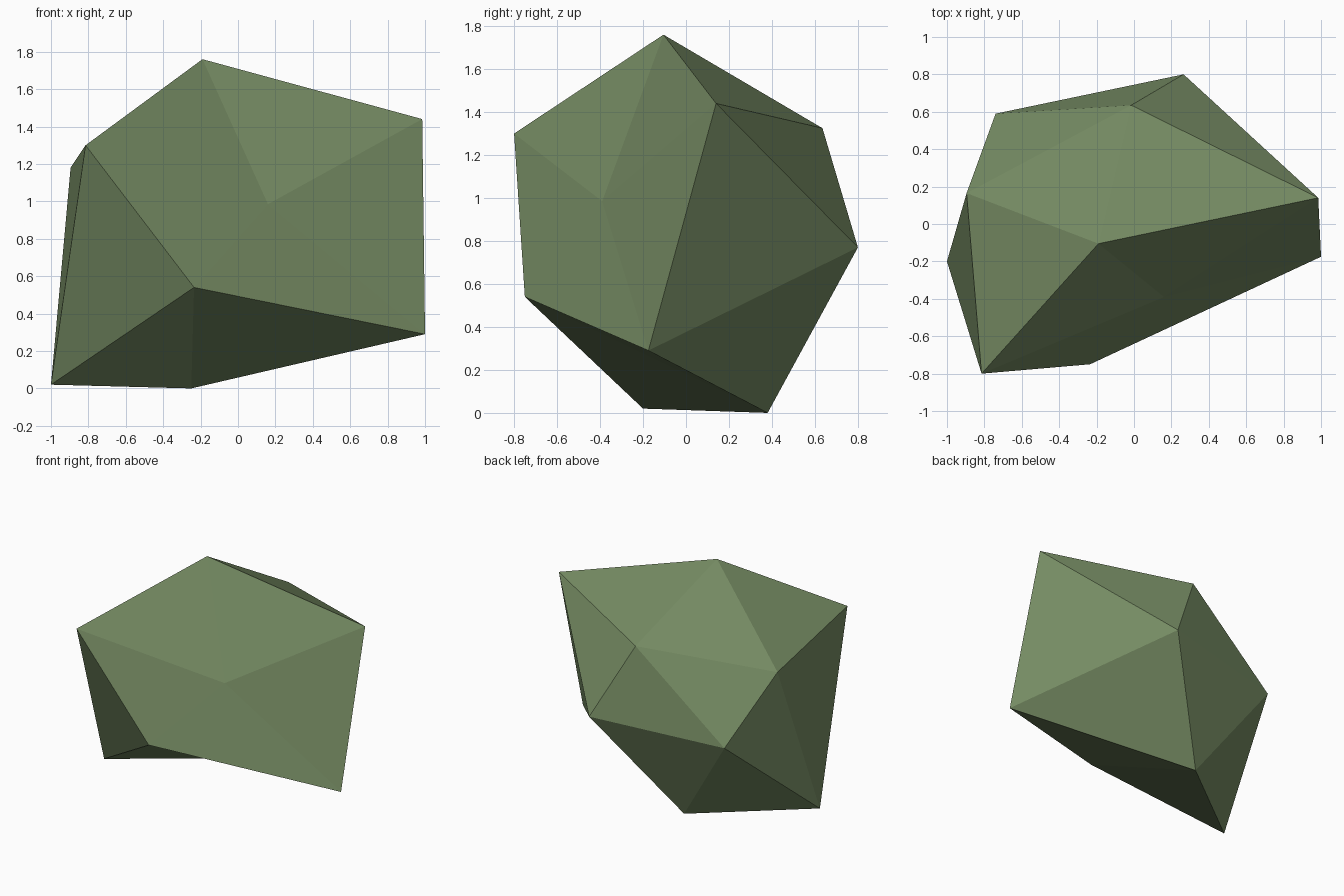
import bpy
import bmesh

default_cube = bpy.data.objects.get("Cube")
if default_cube:
    bpy.data.objects.remove(default_cube, do_unlink=True)


def flat_material(name, colour):
    material = bpy.data.materials.new(name)
    material.use_nodes = True
    material.diffuse_color = colour
    material.node_tree.nodes["Principled BSDF"].inputs["Base Color"].default_value = colour
    return material


def build_rock(name, peak, upper_ring, lower_ring, base, material):
    """Join a peak, two staggered rings and a base point into a faceted boulder."""
    bm = bmesh.new()
    top = bm.verts.new(peak)
    bottom = bm.verts.new(base)
    upper = [bm.verts.new(point) for point in upper_ring]
    lower = [bm.verts.new(point) for point in lower_ring]

    # Crown, zigzag waist and underside, one wedge at a time
    count = len(upper)
    for i in range(count):
        following = (i + 1) % count
        bm.faces.new((top, upper[i], upper[following]))
        bm.faces.new((upper[i], lower[i], upper[following]))
        bm.faces.new((upper[following], lower[i], lower[following]))
        bm.faces.new((bottom, lower[following], lower[i]))

    bmesh.ops.recalc_face_normals(bm, faces=bm.faces)
    for face in bm.faces:
        face.smooth = False

    mesh = bpy.data.meshes.new(name)
    bm.to_mesh(mesh)
    bm.free()
    mesh.materials.append(material)
    rock = bpy.data.objects.new(name, mesh)
    bpy.context.scene.collection.objects.link(rock)
    return rock


moss_green = flat_material("moss_green", (0.18, 0.26, 0.125, 1))

# Rings run anticlockwise from the front; each lower point sits between two upper ones
build_rock(
    name="rock",
    peak=(-0.19, -0.105, 1.76),
    upper_ring=[
        (0.16, -0.39, 0.985),
        (0.985, 0.14, 1.44),
        (-0.015, 0.635, 1.325),
        (-0.895, 0.165, 1.18),
        (-0.815, -0.8, 1.3),
    ],
    lower_ring=[
        (1, -0.175, 0.29),
        (0.265, 0.8, 0.77),
        (-0.74, 0.59, 0.715),
        (-1, -0.2, 0.02),
        (-0.235, -0.75, 0.54),
    ],
    base=(-0.25, 0.38, 0),
    material=moss_green,
)
